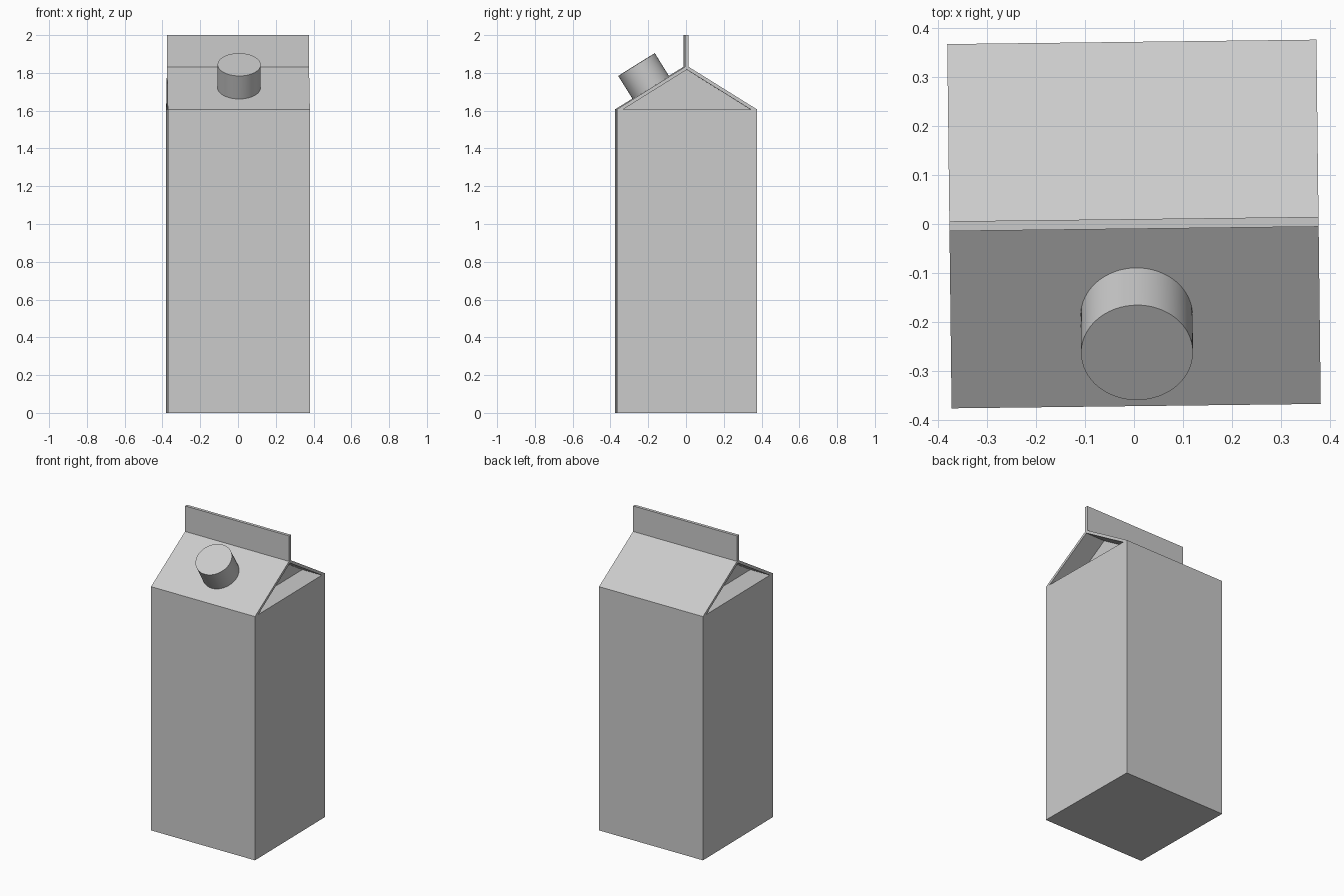
import bpy, bmesh, math
from mathutils import Matrix, Vector

if "Cube" in bpy.data.objects:
    bpy.data.objects.remove(bpy.data.objects["Cube"], do_unlink=True)

GREY = (0.6, 0.6, 0.6, 1.0)
card = bpy.data.materials.new("light_grey_card")
card.use_nodes = True
card.diffuse_color = GREY
card.node_tree.nodes["Principled BSDF"].inputs["Base Color"].default_value = GREY

TURN = Matrix.Rotation(0.012, 4, "Z")   # the carton stands very slightly turned
HALF_X, HALF_Y = 0.376, 0.371
EAVE, RIDGE = 1.607, 1.838
INNER_Y, INNER_RIDGE = 0.337, 1.817


def finish(name, bm):
    bmesh.ops.recalc_face_normals(bm, faces=bm.faces)
    bm.transform(TURN)
    mesh = bpy.data.meshes.new(name)
    bm.to_mesh(mesh)
    bm.free()
    mesh.materials.append(card)
    obj = bpy.data.objects.new(name, mesh)
    bpy.context.collection.objects.link(obj)
    return obj


def extrude_profile(name, points, half_x):
    """Extrude a (y, z) outline along x."""
    bm = bmesh.new()
    face = bm.faces.new([bm.verts.new((-half_x, y, z)) for y, z in points])
    grown = bmesh.ops.extrude_face_region(bm, geom=[face])
    verts = [v for v in grown["geom"] if isinstance(v, bmesh.types.BMVert)]
    bmesh.ops.translate(bm, vec=(2 * half_x, 0, 0), verts=verts)
    return finish(name, bm)


def rectangle(half_y, low, high):
    return [(-half_y, low), (half_y, low), (half_y, high), (-half_y, high)]


# Tall body, with its flat top left showing as a ledge under each gable
extrude_profile("carton_body", rectangle(HALF_Y, 0, EAVE), HALF_X)

# Folded roof sheet, open at both ends
extrude_profile("gable_roof", [(-HALF_Y, EAVE), (0, RIDGE), (HALF_Y, EAVE),
                               (INNER_Y, EAVE), (0, INNER_RIDGE), (-INNER_Y, EAVE)], HALF_X)

# Recessed gable walls
extrude_profile("recessed_gable", [(-INNER_Y, EAVE), (INNER_Y, EAVE), (0, INNER_RIDGE)], 0.235)

# Upright sealed seam along the ridge
extrude_profile("top_seam", rectangle(0.01, RIDGE - 0.01, 2.0), HALF_X)

# Round cap, square to the front roof slope
normal = Vector((0, EAVE - RIDGE, HALF_Y)).normalized()
top_centre = Vector((0.003, -0.262, 1.844))
height = 0.155
bm = bmesh.new()
bmesh.ops.create_cone(bm, cap_ends=True, segments=64, radius1=0.114, radius2=0.114, depth=height)
tilt = normal.to_track_quat("Z", "Y").to_matrix().to_4x4()
bm.transform(Matrix.Translation(top_centre - normal * height / 2) @ tilt)
cap = finish("screw_cap", bm)
bpy.ops.object.select_all(action="DESELECT")
cap.select_set(True)
bpy.context.view_layer.objects.active = cap
bpy.ops.object.shade_smooth_by_angle(angle=math.radians(30))
